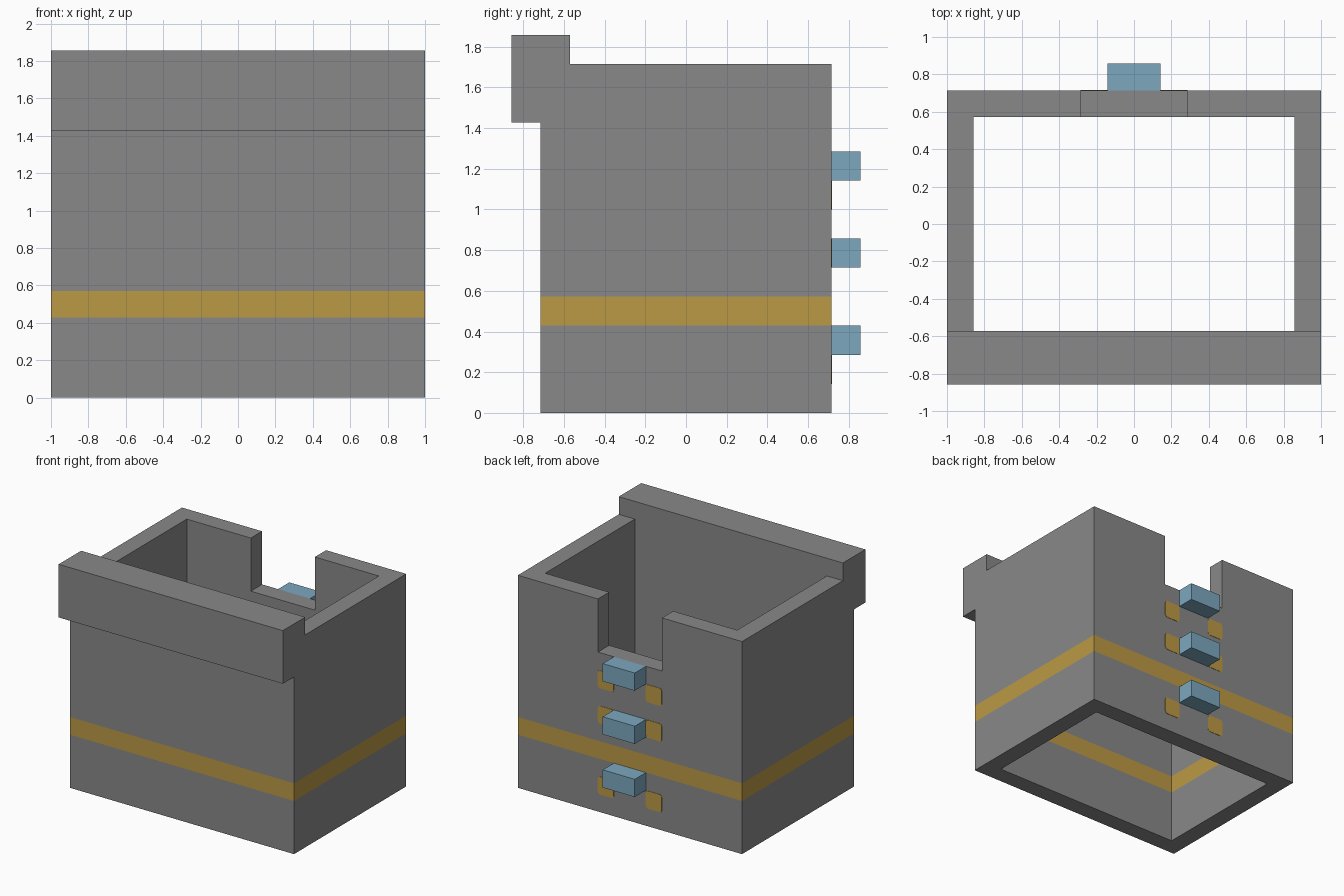
import bpy, bmesh

old = bpy.data.objects.get("Cube")
if old:
    bpy.data.objects.remove(old, do_unlink=True)

U = 1 / 7  # one grid cell of the model


def material(name, rgb):
    m = bpy.data.materials.new(name)
    m.use_nodes = True
    m.diffuse_color = (*rgb, 1)
    m.node_tree.nodes["Principled BSDF"].inputs["Base Color"].default_value = (*rgb, 1)
    return m


grey = material("stone grey", (0.25, 0.25, 0.25))
gold = material("gold", (0.50, 0.32, 0.06))
blue = material("light blue", (0.20, 0.39, 0.52))


def add_object(name, bm, *mats):
    bmesh.ops.recalc_face_normals(bm, faces=bm.faces)
    mesh = bpy.data.meshes.new(name)
    bm.to_mesh(mesh)
    bm.free()
    for m in mats:
        mesh.materials.append(m)
    ob = bpy.data.objects.new(name, mesh)
    bpy.context.collection.objects.link(ob)
    return ob


def box(name, x, y, z, mat, round_corners=0):
    """Box from (low, high) pairs in cells."""
    bm = bmesh.new()
    bmesh.ops.create_cube(bm, size=1)
    for v in bm.verts:
        v.co = [U * (r[0] if c < 0 else r[1]) for c, r in zip(v.co, (x, y, z))]
    if round_corners:
        edges = [e for e in bm.edges
                 if abs(e.verts[0].co.y - e.verts[1].co.y) > 1e-5]
        bmesh.ops.bevel(bm, geom=edges, offset=round_corners, segments=2,
                        profile=0.5, affect='EDGES')
    return add_object(name, bm, mat)


def combine(target, other, operation):
    mod = target.modifiers.new(operation, 'BOOLEAN')
    mod.operation, mod.object, mod.solver = operation, other, 'EXACT'
    bpy.context.view_layer.objects.active = target
    bpy.ops.object.modifier_apply(modifier=mod.name)
    bpy.data.objects.remove(other, do_unlink=True)


# Open rectangular walls with a gold band running through them
bm = bmesh.new()


def loop(hx, hy, z):
    return [bm.verts.new((sx * hx * U, sy * hy * U, z * U))
            for sx, sy in ((-1, -1), (1, -1), (1, 1), (-1, 1))]


def bridge(a, b, index=0):
    for i in range(4):
        j = (i + 1) % 4
        bm.faces.new((a[i], a[j], b[j], b[i])).material_index = index


levels = (0, 3, 4, 12)
outer = [loop(7, 5, z) for z in levels]
inner = [loop(6, 4, z) for z in levels]
for side in (outer, inner):
    for k in range(3):
        bridge(side[k], side[k + 1], int(k == 1))
for k in (0, -1):
    bridge(outer[k], inner[k])
walls = add_object("walls", bm, grey, gold)

# Notch in the back wall, and overhanging parapet along the front
combine(walls, box("notch_cutter", (-2, 2), (3, 7), (9, 14), grey), 'DIFFERENCE')
combine(walls, box("front_parapet", (-7, 7), (-6, -4), (10, 13), grey), 'UNION')

# Blue steps on the back
for n, z in enumerate((2, 5, 8)):
    box(f"back_step_{n + 1}", (-1, 1), (5, 6), (z, z + 1), blue)

# Thin gold plates in two columns beside the steps
for n, z in enumerate((1, 5, 7)):
    for side, x in (("left", 1), ("right", -2)):
        box(f"back_plate_{side}_{n + 1}", (x, x + 1), (4.99, 5.02),
            (z, z + 1), gold, round_corners=0.02)
